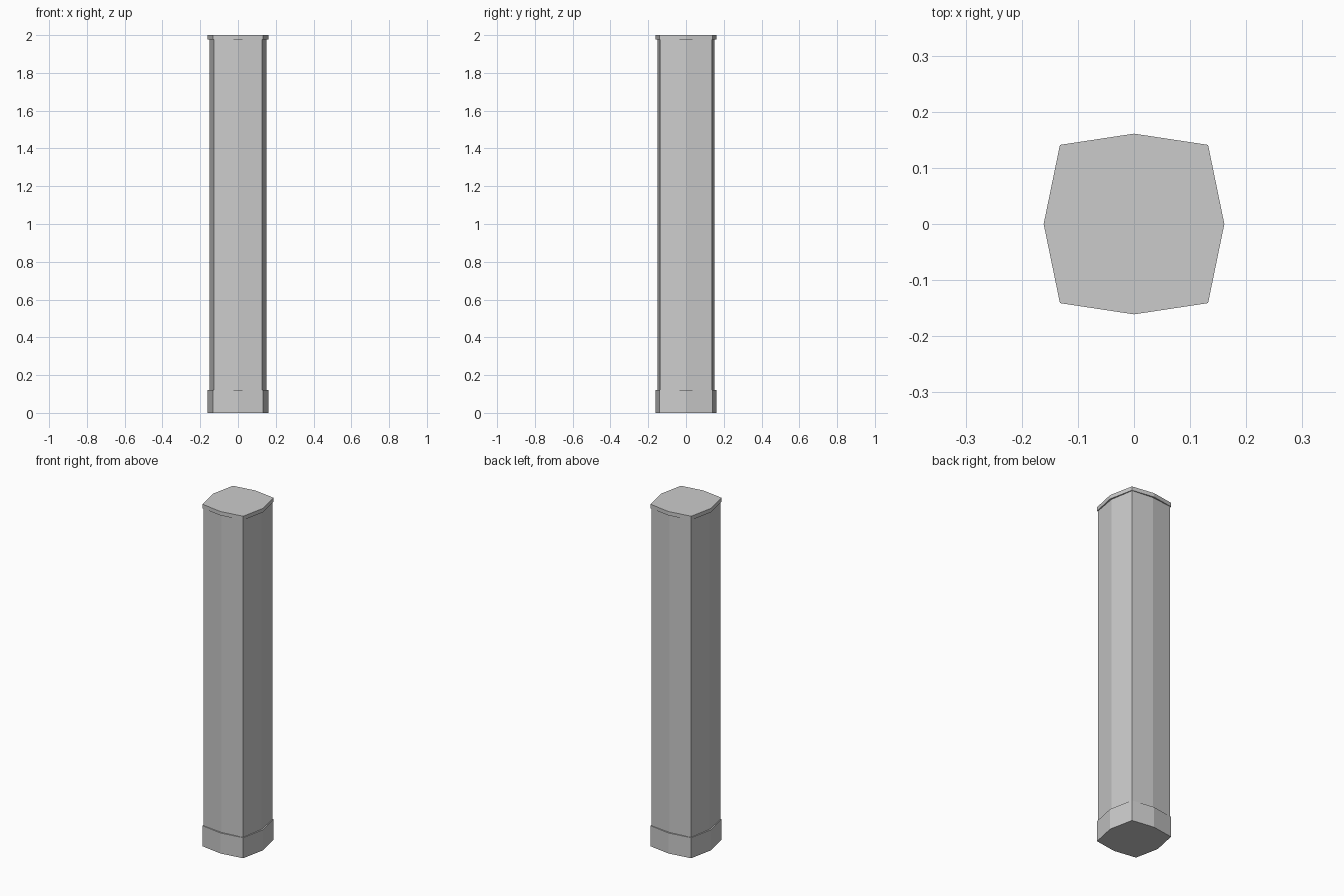
import bpy
import bmesh

cube = bpy.data.objects.get("Cube")
if cube:
    bpy.data.objects.remove(cube, do_unlink=True)

# Plain grey stone
stone = bpy.data.materials.new("grey_stone")
stone.use_nodes = True
colour = (0.6, 0.6, 0.6, 1.0)
stone.diffuse_color = colour
stone.node_tree.nodes["Principled BSDF"].inputs["Base Color"].default_value = colour


def outline(cx, cy, mid):
    """Eight-sided section: four corners with a bulged middle on each side."""
    return [(mid, 0), (cx, cy), (0, mid), (-cx, cy),
            (-mid, 0), (-cx, -cy), (0, -mid), (cx, -cy)]


def prism(name, points, z0, z1):
    bm = bmesh.new()
    base = bm.faces.new([bm.verts.new((x, y, z0)) for x, y in points])
    result = bmesh.ops.extrude_face_region(bm, geom=[base], use_keep_orig=True)
    top = [v for v in result["geom"] if isinstance(v, bmesh.types.BMVert)]
    bmesh.ops.translate(bm, vec=(0, 0, z1 - z0), verts=top)
    bmesh.ops.recalc_face_normals(bm, faces=bm.faces)
    mesh = bpy.data.meshes.new(name)
    bm.to_mesh(mesh)
    bm.free()
    mesh.materials.append(stone)
    obj = bpy.data.objects.new(name, mesh)
    bpy.context.collection.objects.link(obj)
    return obj


wide = outline(0.132, 0.141, 0.161)
narrow = outline(0.128, 0.138, 0.152)

# Plinth, shaft and thin cap
prism("plinth", wide, 0, 0.12)
prism("shaft", narrow, 0.12, 1.977)
prism("cap", wide, 1.977, 2.0)
